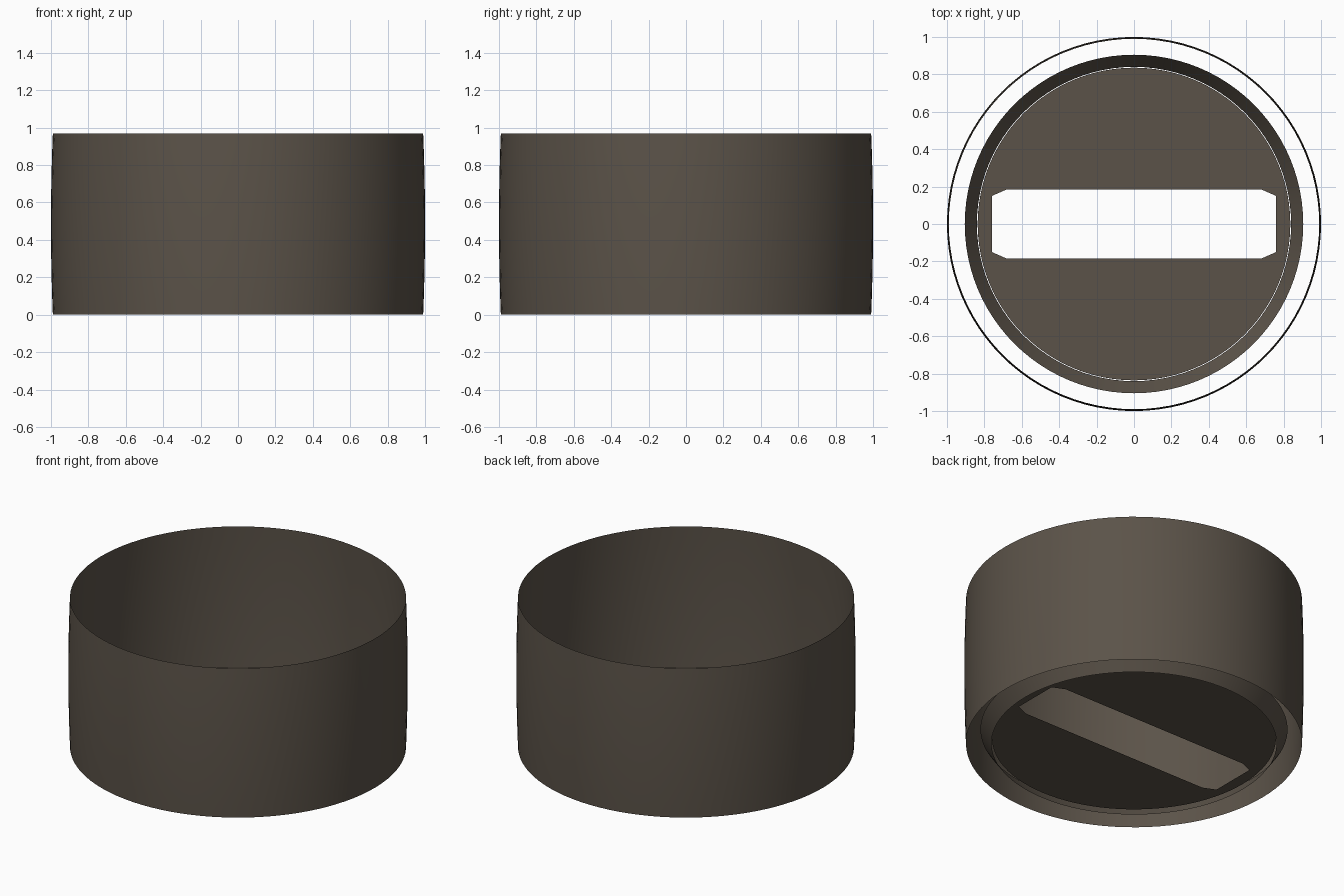
import bpy, bmesh, math

if "Cube" in bpy.data.objects:
    bpy.data.objects.remove(bpy.data.objects["Cube"])

SIDES = 96

mat = bpy.data.materials.new("dark warm grey")
mat.diffuse_color = (0.105, 0.086, 0.066, 1)
mat.use_nodes = True
mat.node_tree.nodes["Principled BSDF"].inputs["Base Color"].default_value = mat.diffuse_color


def finish(name, bm, smooth=True):
    mesh = bpy.data.meshes.new(name)
    bm.to_mesh(mesh)
    bm.free()
    mesh.materials.append(mat)
    for p in mesh.polygons:
        p.use_smooth = smooth
    obj = bpy.data.objects.new(name, mesh)
    bpy.context.collection.objects.link(obj)
    return obj


def circle(bm, r, z):
    return [bm.verts.new((r * math.cos(2 * math.pi * i / SIDES),
                          r * math.sin(2 * math.pi * i / SIDES), z))
            for i in range(SIDES)]


def lathe(name, profile):
    """Open surface of revolution through (radius, z) points."""
    bm = bmesh.new()
    rings = [circle(bm, r, z) for r, z in profile]
    for a, b in zip(rings, rings[1:]):
        for i in range(SIDES):
            j = (i + 1) % SIDES
            bm.faces.new((a[i], a[j], b[j], b[i]))
    return finish(name, bm)


# Outer shell: thin open band, slightly barrelled
H, STEPS = 0.97, 12
lathe("outer_shell", [(0.99 + 0.01 * (1 - (2 * k / STEPS - 1) ** 2), H * k / STEPS)
                      for k in range(STEPS + 1)])

# Inner ring: short flared collar near the bottom
lathe("inner_ring", [(0.84, 0.0), (0.905, 0.095)])

# Floor disc with a chamfered slot cut through it
bm = bmesh.new()
corners = [(0.76, 0.15), (0.68, 0.185)]
corners += [(-x, y) for x, y in reversed(corners)]
corners += [(-x, -y) for x, y in corners]
slot = [bm.verts.new((x, y, 0.033)) for x, y in corners]
edges = []
for loop in (circle(bm, 0.836, 0.033), slot):
    edges += [bm.edges.new((loop[i - 1], loop[i])) for i in range(len(loop))]
bmesh.ops.triangle_fill(bm, use_beauty=True, edges=edges, normal=(0, 0, 1))
for f in bm.faces:
    f.normal_update()
    if f.normal.z < 0:
        f.normal_flip()
finish("slotted_floor_disc", bm, smooth=False)
